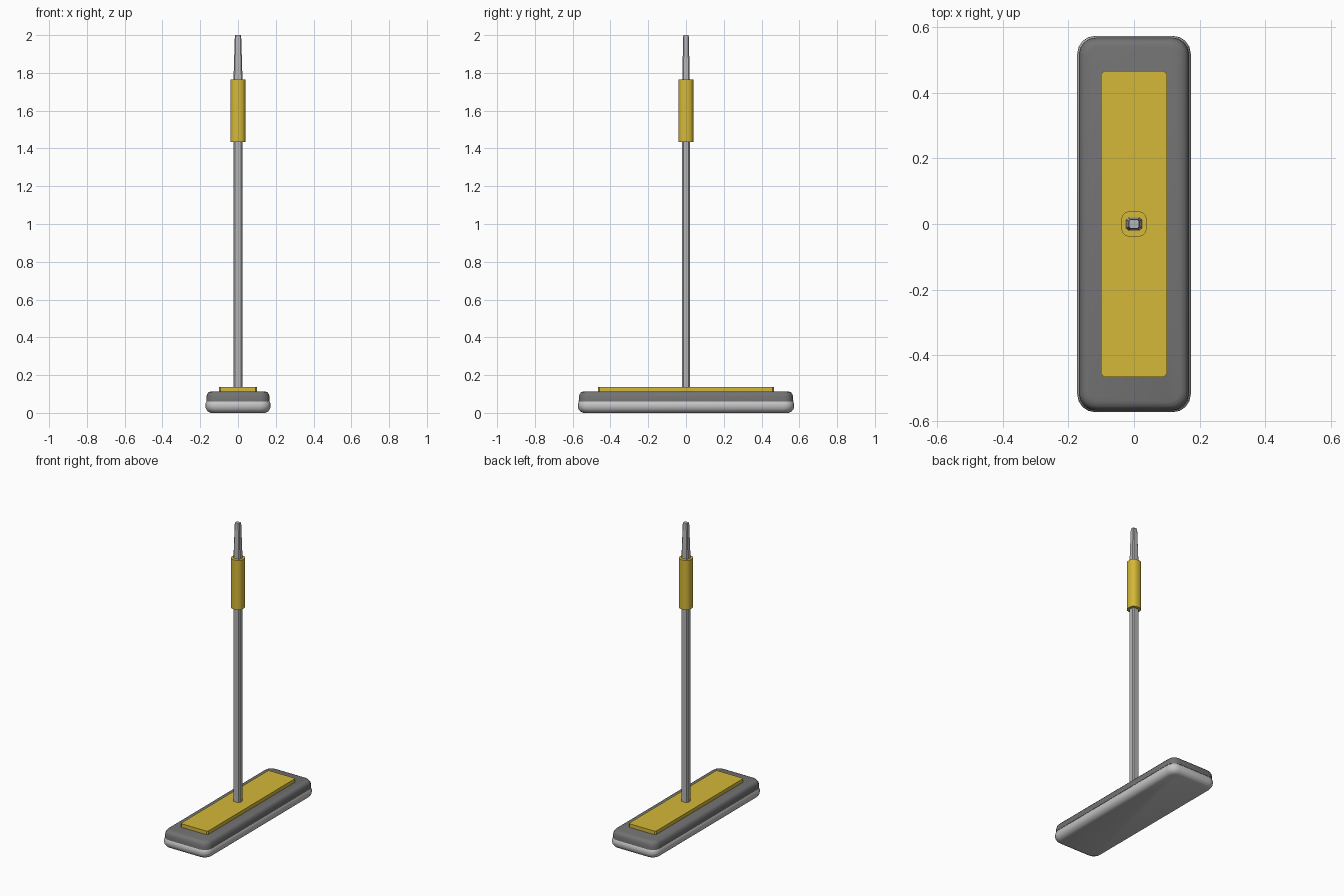
import bpy, bmesh, math

if "Cube" in bpy.data.objects:
    bpy.data.objects.remove(bpy.data.objects["Cube"])


def mat(name, col):
    m = bpy.data.materials.new(name)
    m.diffuse_color = (*col, 1)
    m.use_nodes = True
    m.node_tree.nodes["Principled BSDF"].inputs["Base Color"].default_value = m.diffuse_color
    return m


LIGHT = mat("light_grey", (0.56, 0.56, 0.56))
METAL = mat("metal_grey", (0.46, 0.46, 0.46))
DARK = mat("dark_grey", (0.17, 0.17, 0.17))
YELLOW = mat("yellow", (0.66, 0.48, 0.04))


def rounded_rect(hx, hy, r, seg):
    """Outline of a rectangle with rounded corners."""
    pts = []
    for k, (sx, sy) in enumerate([(1, 1), (-1, 1), (-1, -1), (1, -1)]):
        for i in range(seg + 1):
            a = math.pi / 2 * (k + i / seg)
            pts.append((sx * (hx - r) + r * math.cos(a), sy * (hy - r) + r * math.sin(a)))
    return pts


def loft(name, layers, seg, material, angle=30):
    """Stack of rounded rectangles; layers are (z, half x, half y, corner radius)."""
    bm = bmesh.new()
    rings = [[bm.verts.new((x, y, z)) for x, y in rounded_rect(hx, hy, r, seg)]
             for z, hx, hy, r in layers]
    n = len(rings[0])
    for a, b in zip(rings, rings[1:]):
        for i in range(n):
            j = (i + 1) % n
            bm.faces.new((a[i], a[j], b[j], b[i]))
    bm.faces.new(rings[0][::-1])
    bm.faces.new(rings[-1])
    me = bpy.data.meshes.new(name)
    bm.to_mesh(me)
    bm.free()
    me.materials.append(material)
    ob = bpy.data.objects.new(name, me)
    bpy.context.collection.objects.link(ob)
    bpy.ops.object.select_all(action='DESELECT')
    ob.select_set(True)
    bpy.context.view_layer.objects.active = ob
    bpy.ops.object.shade_smooth_by_angle(angle=math.radians(angle))
    return ob


def pad(name, profile, material):
    """Head layer from (z, inset) pairs."""
    loft(name, [(z, 0.173 - d, 0.573 - d, 0.055 - d * 0.7) for z, d in profile], 4, material, 50)


# Mop head: soft light pad below, dark body above
pad("cleaning_pad", [(0.005 - 0.005, 0.03), (0.008, 0.013), (0.022, 0.003),
                     (0.038, 0), (0.052, 0.002), (0.061, 0.007)], LIGHT)
pad("head_body", [(0.061, 0.005), (0.085, 0.006), (0.1, 0.01), (0.11, 0.018), (0.114, 0.032)], DARK)

# Plate on top of the head
loft("top_plate", [(0.11, 0.1, 0.465, 0.008), (0.138, 0.1, 0.465, 0.008)], 1, YELLOW)

# Pole with chamfered corners and a tapered tip
loft("pole", [(0.13, 0.024, 0.021, 0.007), (1.5, 0.024, 0.021, 0.007)], 1, METAL)
loft("pole_tip", [(1.7, 0.025, 0.021, 0.006), (1.76, 0.024, 0.02, 0.006), (1.99, 0.017, 0.015, 0.005),
                  (2.0, 0.015, 0.013, 0.004)], 1, METAL)

# Hand grip
loft("grip", [(1.435, 0.04, 0.04, 0.03), (1.765, 0.04, 0.04, 0.03)], 3, YELLOW, 40)
